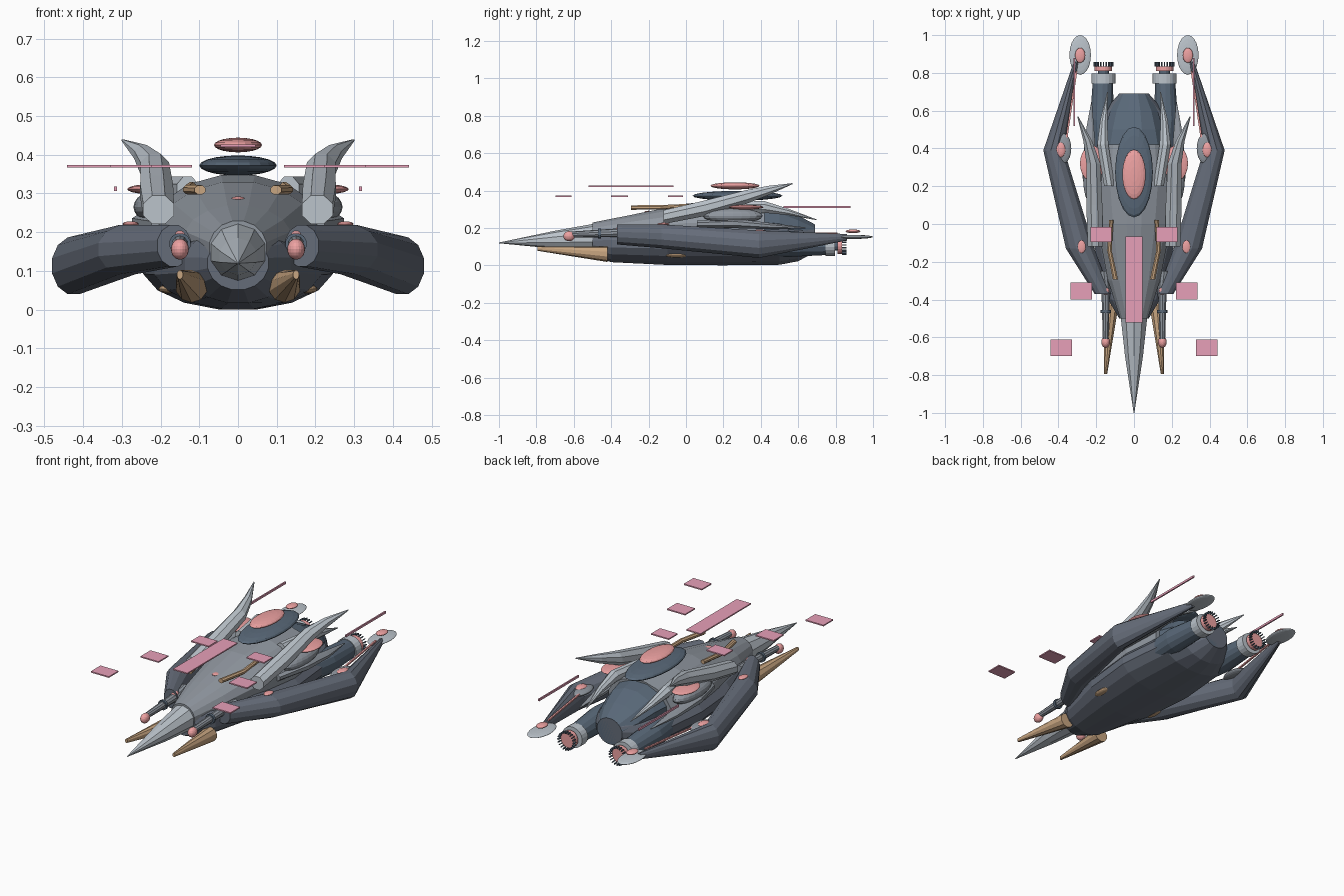
import bpy, bmesh, math
from mathutils import Matrix, Vector


def mat(name, c):
    m = bpy.data.materials.new(name)
    m.diffuse_color = (*c, 1)
    return m


DARK = mat("dark_hull", (0.13, 0.15, 0.19))
GREY = mat("plate_grey", (0.28, 0.31, 0.35))
LIGHT = mat("light_grey", (0.5, 0.55, 0.6))
NAVY = mat("navy", (0.10, 0.14, 0.19))
RED = mat("coral_glow", (0.85, 0.36, 0.36))
PINK = mat("pink_panel", (0.8, 0.35, 0.48))
TAN = mat("tan", (0.58, 0.38, 0.22))


def finish(bm, name, m):
    bmesh.ops.recalc_face_normals(bm, faces=bm.faces)
    me = bpy.data.meshes.new(name)
    bm.to_mesh(me)
    bm.free()
    me.materials.append(m)
    ob = bpy.data.objects.new(name, me)
    bpy.context.collection.objects.link(ob)
    return ob


# Skin over elliptical rings: (x, y, z, radius_x, radius_z)
def loft(name, rings, m, n=12, s=1):
    bm = bmesh.new()
    loops = []
    for x, y, z, rx, rz in rings:
        loops.append([bm.verts.new((s * (x + rx * math.cos(2 * math.pi * (i + .5) / n)), y,
                                    z + rz * math.sin(2 * math.pi * (i + .5) / n)))
                      for i in range(n)])
    for a, b in zip(loops, loops[1:]):
        for i in range(n):
            bm.faces.new((a[i], a[(i + 1) % n], b[(i + 1) % n], b[i]))
    bm.faces.new(loops[0])
    bm.faces.new(loops[-1])
    return finish(bm, name, m)


def ellipsoid(name, c, r, m):
    bm = bmesh.new()
    bmesh.ops.create_uvsphere(bm, u_segments=20, v_segments=10, radius=1)
    bm.transform(Matrix.Translation(c) @ Matrix.Diagonal((*r, 1)))
    return finish(bm, name, m)


def box(name, c, size, m, rot=Matrix.Identity(4)):
    bm = bmesh.new()
    bmesh.ops.create_cube(bm, size=1)
    bm.transform(Matrix.Translation(c) @ rot @ Matrix.Diagonal((*size, 1)))
    return finish(bm, name, m)


# Central body
loft("lower_hull", [(0, -.5, .12, .08, .07), (0, -.4, .115, .14, .1), (0, -.1, .112, .22, .112),
                    (0, .2, .115, .25, .117), (0, .5, .115, .22, .114), (0, .6, .125, .16, .105),
                    (0, .69, .145, .08, .075)], DARK, 16)
loft("upper_hull", [(0, -.5, .16, .075, .07), (0, -.3, .185, .14, .085), (0, 0, .2, .2, .132),
                    (0, .2, .2, .225, .15), (0, .42, .2, .2, .135)], GREY, 16)
loft("tail_hull", [(0, .36, .2, .19, .138), (0, .5, .19, .16, .125), (0, .6, .17, .13, .1),
                   (0, .69, .147, .08, .074)], NAVY, 12)
loft("nose", [(0, -1, .12, .002, .002), (0, -.7, .137, .05, .048), (0, -.5, .148, .073, .073),
              (0, -.4, .15, .078, .078)], LIGHT, 10)
ellipsoid("canopy", (0, .275, .372), (.1, .24, .026), NAVY)
ellipsoid("canopy_light", (0, .262, .425), (.062, .132, .019), RED)
ellipsoid("brow_light", (0, -.2, .286), (.018, .022, .006), RED)
box("hover_panel_long", (0, -.295, .423), (.09, .455, .007), PINK)

for s, side in ((1, "right"), (-1, "left")):
    def L(name, rings, m, n=12):
        loft(f"{name}_{side}", rings, m, n, s)

    def E(name, c, r, m):
        ellipsoid(f"{name}_{side}", (s * c[0], c[1], c[2]), r, m)

    def B(name, c, size, m):
        box(f"{name}_{side}", (s * c[0], c[1], c[2]), size, m)

    # Swept arm with end paddle
    L("arm", [(.165, -.37, .165, .045, .055), (.285, -.13, .155, .078, .066),
              (.425, .39, .113, .057, .076), (.305, .86, .15, .014, .018)], DARK, 12)
    E("arm_paddle", (.285, .895, .152), (.057, .105, .011), LIGHT)
    E("paddle_light", (.285, .893, .182), (.027, .04, .01), RED)
    L("arm_strip", [(.362, .42, .172, .007, .006), (.305, .81, .172, .007, .006)], RED, 4)
    E("elbow_socket", (.375, .4, .168), (.043, .08, .016), GREY)
    E("elbow_light", (.388, .393, .18), (.026, .04, .012), RED)
    E("shoulder_light", (.277, -.12, .221), (.021, .034, .007), RED)

    # Lower tusk and belly light
    L("tusk", [(.15, -.795, .09, .008, .012), (.12, -.42, .06, .042, .042)], TAN, 10)
    E("belly_light", (.18, -.05, .053), (.025, .058, .012), TAN)

    # Gun
    L("gun_barrel", [(.15, -.61, .165, .016, .016), (.15, -.34, .175, .024, .024),
                     (.16, -.25, .18, .026, .026)], GREY, 10)
    L("gun_collar", [(.15, -.47, .17, .028, .028), (.15, -.455, .17, .028, .028)], NAVY, 12)
    E("gun_tip", (.15, -.625, .156), (.023, .031, .027), RED)
    E("gun_light", (.15, -.355, .195), (.018, .02, .013), RED)

    # Bent tan pipe on the roof
    L("roof_pipe", [(.098, -.295, .309, .015, .013), (.13, -.14, .31, .013, .013),
                    (.12, .02, .318, .012, .012)], TAN, 8)

    # Raised horns and rear spikes
    L("horn", [(.205, -.12, .258, .043, .04), (.21, .1, .305, .046, .045),
               (.215, .32, .365, .04, .04), (.245, .44, .4, .025, .027),
               (.298, .57, .437, .003, .003)], LIGHT, 8)
    L("inner_spike", [(.13, .2, .31, .03, .036), (.165, .42, .312, .032, .034),
                      (.16, .55, .285, .02, .018), (.14, .7, .243, .002, .002)], LIGHT, 8)
    L("outer_spike", [(.2, .06, .22, .025, .02), (.235, .25, .225, .042, .028),
                      (.235, .45, .21, .03, .018), (.225, .64, .2, .003, .003)], GREY, 8)
    E("shoulder_pod", (.215, .25, .265), (.055, .16, .04), GREY)
    E("side_light", (.222, .32, .311), (.064, .095, .013), RED)

    # Engine
    L("engine_pod", [(.15, .3, .12, .06, .065), (.17, .55, .115, .065, .07),
                     (.165, .75, .11, .055, .055)], NAVY, 14)
    L("nozzle_ring", [(.162, .745, .108, .064, .06), (.162, .797, .108, .064, .06)], LIGHT, 20)
    L("nozzle_neck", [(.162, .79, .108, .03, .03), (.162, .815, .108, .03, .03)], NAVY, 12)
    L("nozzle_glow", [(.162, .81, .108, .047, .047), (.162, .835, .108, .047, .047)], RED, 20)
    for i in range(20):
        a = 2 * math.pi * i / 20
        p = (s * .162 + .048 * math.cos(a), .846, .108 + .048 * math.sin(a))
        box(f"nozzle_tooth_{side}_{i}", p, (.01, .022, .005), NAVY, Matrix.Rotation(-a, 4, 'Y'))

    # Hovering panels
    for i, (x, y, w, d) in enumerate(((.175, -.055, .112, .08), (.28, -.355, .114, .09),
                                      (.385, -.655, .114, .087))):
        B(f"hover_panel_{i}", (x, y, .37), (w, d, .007), PINK)
    B("hover_bar", (.316, .7, .312), (.008, .36, .012), PINK)
